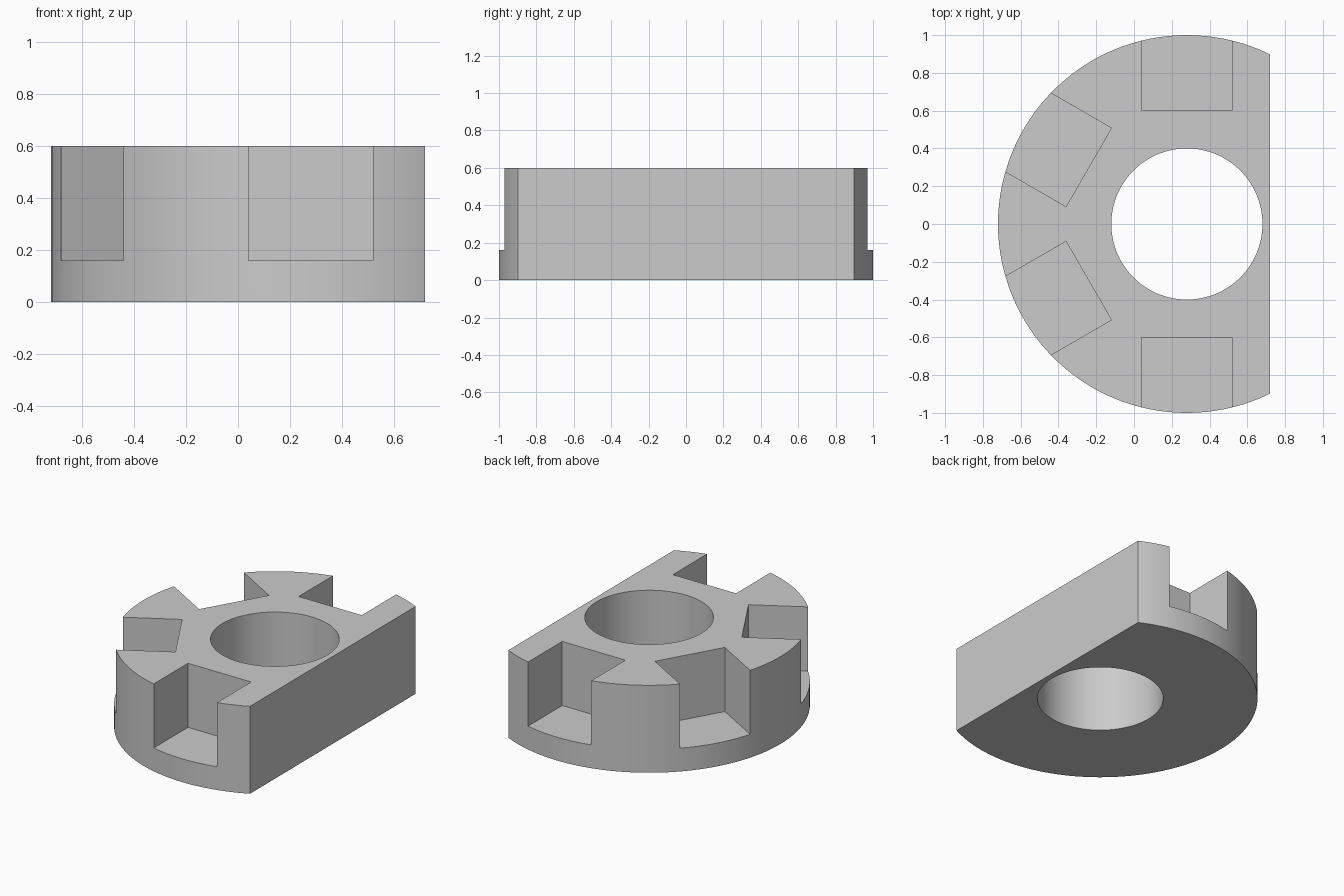
import bpy
from math import cos, sin, radians

if "Cube" in bpy.data.objects:
    bpy.data.objects.remove(bpy.data.objects["Cube"], do_unlink=True)

AXIS_X = 0.28      # centre of the disc and its bore
RADIUS = 1.0
BORE = 0.4
HEIGHT = 0.6
FLAT_X = 0.72      # position of the flat side
SLOT_INNER = 0.6   # distance from the axis to the slot's back wall
SLOT_WIDTH = 0.48
SLOT_FLOOR = 0.16

grey = bpy.data.materials.new("plain grey")
grey.use_nodes = True
colour = (0.6, 0.6, 0.6, 1)
grey.diffuse_color = colour
grey.node_tree.nodes["Principled BSDF"].inputs["Base Color"].default_value = colour


def finish(name):
    obj = bpy.context.object
    obj.name = name
    obj.data.materials.append(grey)
    return obj


def cylinder(name, radius, bottom, top):
    bpy.ops.mesh.primitive_cylinder_add(
        vertices=128, radius=radius, depth=top - bottom,
        location=(AXIS_X, 0, (bottom + top) / 2))
    return finish(name)


def box(name, centre, size, turn=0):
    bpy.ops.mesh.primitive_cube_add(size=1, location=centre, rotation=(0, 0, turn))
    obj = finish(name)
    obj.scale = size
    bpy.ops.object.transform_apply(location=False, rotation=False, scale=True)
    return obj


def cut(target, cutter):
    cutter.hide_render = True
    mod = target.modifiers.new(cutter.name, "BOOLEAN")
    mod.operation = "DIFFERENCE"
    mod.solver = "EXACT"
    mod.object = cutter
    bpy.context.view_layer.objects.active = target
    bpy.ops.object.modifier_apply(modifier=mod.name)
    bpy.data.objects.remove(cutter, do_unlink=True)


# Disc with a central bore
body = cylinder("slotted_ring", RADIUS, 0, HEIGHT)
cut(body, cylinder("bore_cutter", BORE, -0.5, HEIGHT + 0.5))

# Flat side
cut(body, box("flat_cutter", (FLAT_X + 0.5, 0, HEIGHT / 2), (1, 3, 2)))

# Radial slots, open at the rim and the top
for angle in (90, 150, 210, 270):
    a = radians(angle)
    reach = SLOT_INNER + 0.5
    cut(body, box("slot_cutter",
                  (AXIS_X + reach * cos(a), reach * sin(a), SLOT_FLOOR + 0.5),
                  (1, SLOT_WIDTH, 1), a))

# Smooth curved walls, sharp edges
bpy.ops.object.select_all(action="DESELECT")
body.select_set(True)
bpy.context.view_layer.objects.active = body
bpy.ops.object.shade_smooth_by_angle(angle=radians(30))
